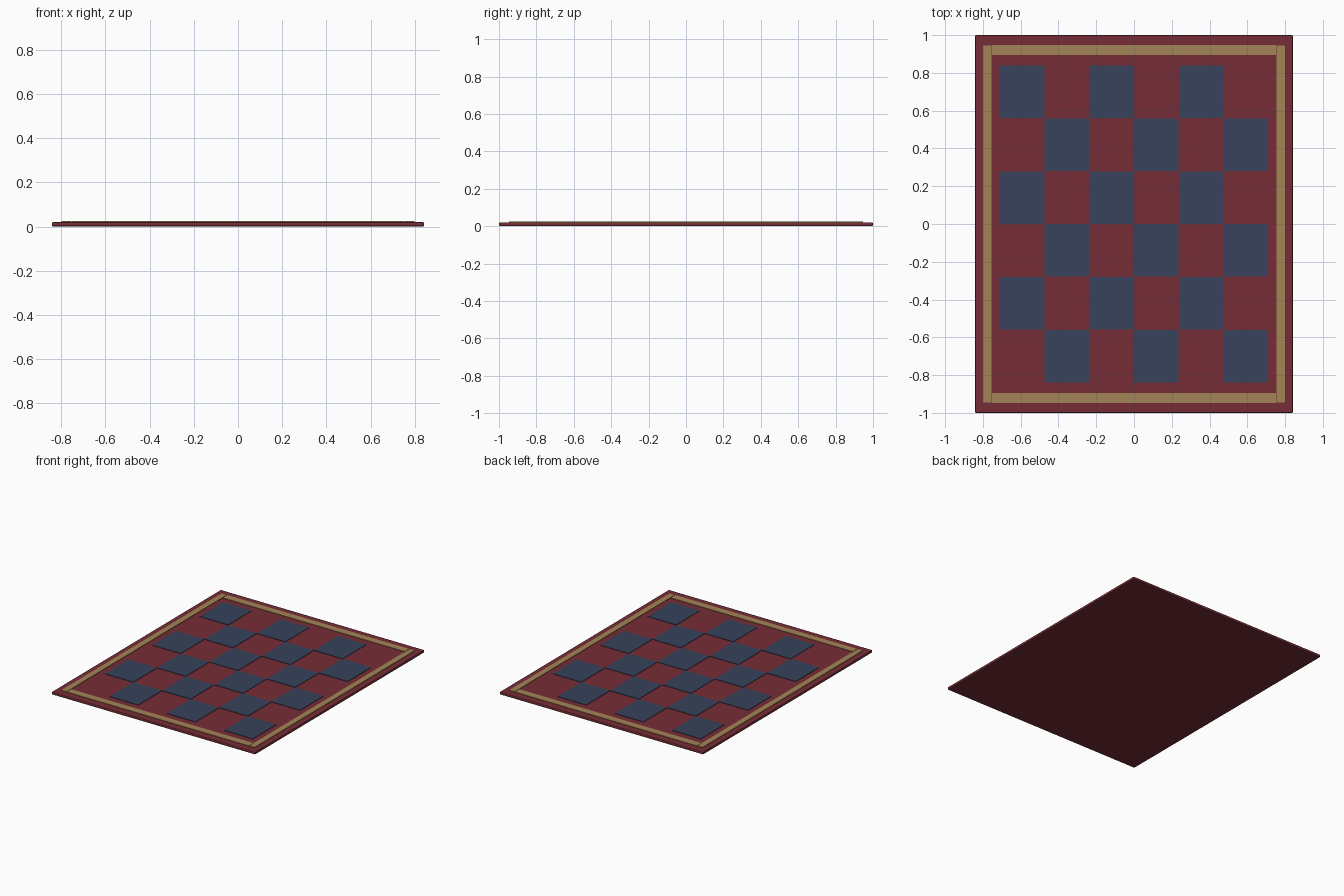
import bpy

if "Cube" in bpy.data.objects:
    bpy.data.objects.remove(bpy.data.objects["Cube"])

def material(name, rgb):
    m = bpy.data.materials.new(name)
    m.diffuse_color = (*rgb, 1)
    m.use_nodes = True
    m.node_tree.nodes["Principled BSDF"].inputs["Base Color"].default_value = m.diffuse_color
    return m

red = material("deep red", (0.18, 0.027, 0.037))
blue = material("slate blue", (0.038, 0.055, 0.105))
gold = material("dull gold", (0.37, 0.235, 0.095))

def slab(name, x, y, z0, z1, w, d, mat, bevel=0):
    bpy.ops.mesh.primitive_cube_add(size=1, location=(x, y, (z0 + z1) / 2))
    o = bpy.context.object
    o.name = name
    o.scale = (w, d, z1 - z0)
    bpy.ops.object.transform_apply(location=False, rotation=False, scale=True)
    o.data.materials.append(mat)
    if bevel:
        b = o.modifiers.new("soft edge", 'BEVEL')
        b.width = bevel
        b.segments = 2
    return o

BASE_TOP, TRIM_TOP = 0.02, 0.024

# rug body
slab("rug_body", 0, 0, 0, BASE_TOP, 1.684, 2.0, red, 0.006)

# border bands
for s in (-1, 1):
    slab("border_end", 0, s * 0.921, 0.016, TRIM_TOP, 1.505, 0.052, gold)
    slab("border_side", s * 0.777, 0, 0.016, TRIM_TOP, 0.043, 1.89, gold)

# checker patches
CW, CD = 1.42 / 6, 1.68 / 6
for row in range(6):
    for col in range(row % 2, 6, 2):
        slab("checker_patch", -0.71 + (col + 0.5) * CW, 0.84 - (row + 0.5) * CD,
             0.016, 0.0235, CW - 0.001, CD - 0.002, blue)
